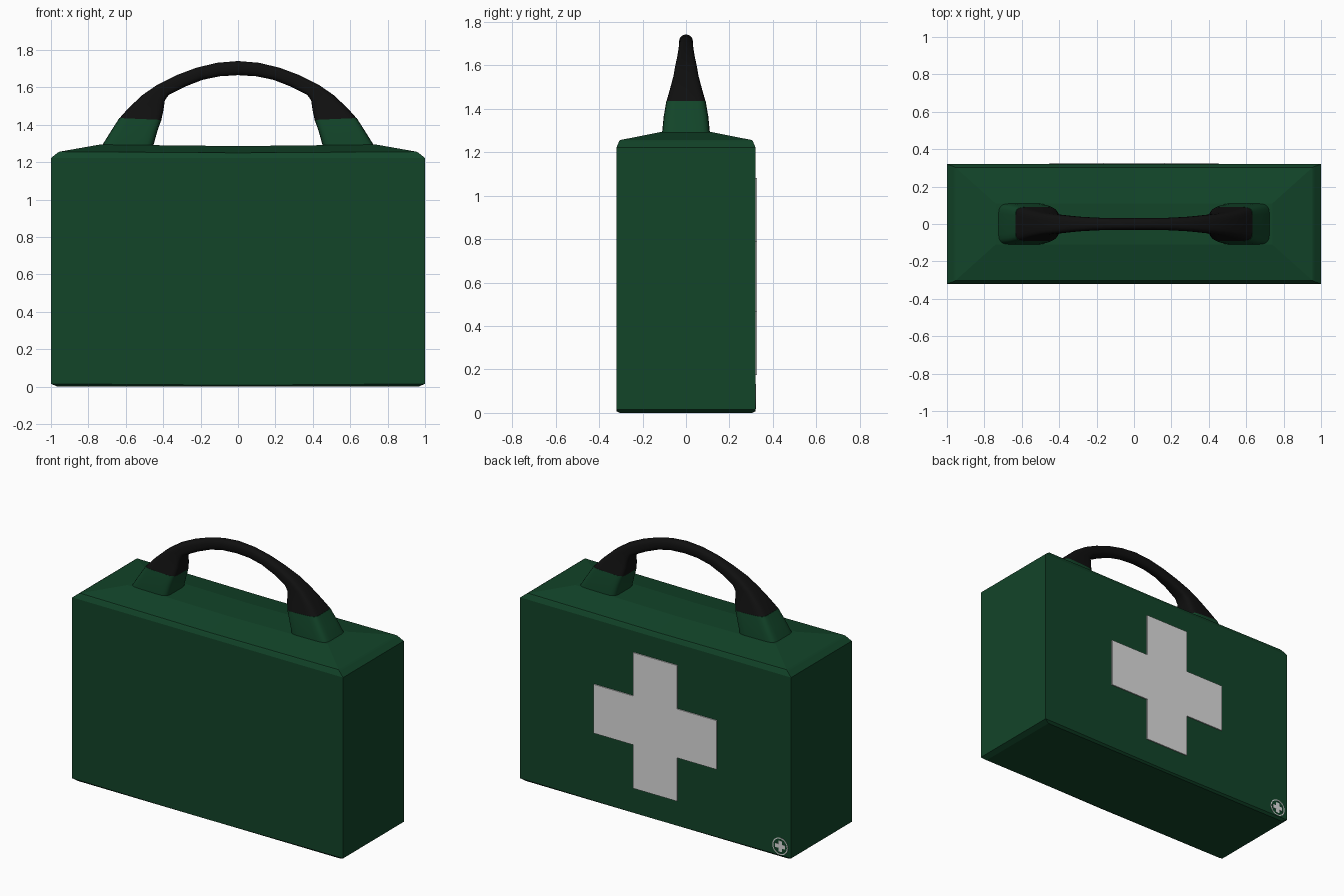
import bpy, bmesh, math
from mathutils import Vector

if "Cube" in bpy.data.objects:
    bpy.data.objects.remove(bpy.data.objects["Cube"])


def material(name, rgb):
    m = bpy.data.materials.new(name)
    m.diffuse_color = (*rgb, 1)
    m.use_nodes = True
    m.node_tree.nodes["Principled BSDF"].inputs["Base Color"].default_value = m.diffuse_color
    return m


GREEN = material("dark green", (0.006, 0.058, 0.022))
BLACK = material("black rubber", (0.005, 0.005, 0.005))
WHITE = material("off white", (0.72, 0.72, 0.72))


def make_object(name, bm, mat, smooth=False):
    bmesh.ops.recalc_face_normals(bm, faces=bm.faces)
    mesh = bpy.data.meshes.new(name)
    bm.to_mesh(mesh)
    bm.free()
    mesh.materials.append(mat)
    ob = bpy.data.objects.new(name, mesh)
    bpy.context.collection.objects.link(ob)
    if smooth:
        bpy.ops.object.select_all(action='DESELECT')
        ob.select_set(True)
        bpy.context.view_layer.objects.active = ob
        bpy.ops.object.shade_smooth_by_angle(angle=math.radians(40))
    return ob


def loft(name, rings, mat, smooth=False):
    bm = bmesh.new()
    loops = [[bm.verts.new(p) for p in r] for r in rings]
    n = len(loops[0])
    for a, b in zip(loops, loops[1:]):
        for i in range(n):
            j = (i + 1) % n
            bm.faces.new((a[i], a[j], b[j], b[i]))
    for cap in (loops[0], loops[-1]):
        if n == 6:   # case rings: split across the middle
            bm.faces.new((cap[0], cap[1], cap[4], cap[5]))
            bm.faces.new((cap[1], cap[2], cap[3], cap[4]))
        else:
            bm.faces.new(cap)
    return make_object(name, bm, mat, smooth)


# Case: stacked rectangles, top sagging slightly at mid length
def case_ring(hx, hy, z, z_mid):
    return [(-hx, -hy, z), (0, -hy, z_mid), (hx, -hy, z),
            (hx, hy, z), (0, hy, z_mid), (-hx, hy, z)]


loft("case", [case_ring(*r) for r in (
    (0.965, 0.305, 0.0, 0.0), (1.0, 0.32, 0.015, 0.008),
    (1.0, 0.32, 1.222, 1.222), (0.965, 0.308, 1.25, 1.24),
    (0.955, 0.303, 1.256, 1.25), (0.74, 0.11, 1.294, 1.286))], GREEN)


# Handle sections: outer edge to inner edge in xz, half width in y
def section(outer, inner, hw, power, n=24):
    o, i = Vector((outer[0], 0, outer[1])), Vector((inner[0], 0, inner[1]))
    mid, half = (o + i) / 2, (o - i) / 2
    pts = []
    for k in range(n):
        a = 2 * math.pi * (k + 0.5) / n
        c, s = math.cos(a), math.sin(a)
        u = math.copysign(abs(c) ** (2 / power), c)
        v = math.copysign(abs(s) ** (2 / power), s)
        pts.append(mid + half * u + Vector((0, hw * v, 0)))
    return pts


def mirrored(ring):
    return [Vector((-p.x, p.y, p.z)) for p in ring]


# Green handle mounts
mount = [section(*s) for s in (
    ((0.735, 1.27), (0.456, 1.27), 0.112, 6),
    ((0.725, 1.293), (0.451, 1.293), 0.11, 6),
    ((0.68, 1.365), (0.432, 1.362), 0.103, 6),
    ((0.635, 1.436), (0.41, 1.426), 0.091, 6))]
loft("handle_mount_right", mount, GREEN, True)
loft("handle_mount_left", [mirrored(r) for r in mount], GREEN, True)

# Black arched grip
half_grip = [section(*s) for s in (
    ((0.635, 1.434), (0.41, 1.424), 0.091, 6),
    ((0.585, 1.49), (0.398, 1.48), 0.075, 5),
    ((0.51, 1.56), (0.391, 1.53), 0.058, 4),
    ((0.43, 1.615), (0.37, 1.56), 0.05, 3.5),
    ((0.33, 1.665), (0.28, 1.605), 0.04, 3),
    ((0.22, 1.706), (0.19, 1.64), 0.034, 2.6),
    ((0.11, 1.732), (0.098, 1.659), 0.032, 2.4))]
centre = section((0, 1.741), (0, 1.665), 0.032, 2.4)
loft("handle_grip", half_grip + [centre] + [mirrored(r) for r in reversed(half_grip)],
     BLACK, True)


# Raised plates on the back face
def plate(name, faces, y0, y1):
    bm = bmesh.new()
    for f in faces:
        bm.faces.new([bm.verts.new((x, y0, z)) for x, z in f])
    bmesh.ops.remove_doubles(bm, verts=bm.verts, dist=1e-5)
    ext = bmesh.ops.extrude_face_region(bm, geom=bm.faces[:], use_keep_orig=True)
    for v in [g for g in ext["geom"] if isinstance(g, bmesh.types.BMVert)]:
        v.co.y = y1
    return make_object(name, bm, WHITE)


def plus(cx, cz, arm, w):
    quarter = [(w, w), (w, arm), (-w, arm)]
    pts = []
    for _ in range(4):
        pts += quarter
        quarter = [(-z, x) for x, z in quarter]
    return [[(cx + x, cz + z) for x, z in pts]]


def annulus(cx, cz, r0, r1, n=32):
    def p(r, k):
        a = 2 * math.pi * (k % n) / n
        return (cx + r * math.cos(a), cz + r * math.sin(a))
    return [[p(r0, k), p(r1, k), p(r1, k + 1), p(r0, k + 1)] for k in range(n)]


plate("first_aid_cross", plus(0, 0.628, 0.453, 0.163), 0.319, 0.327)
plate("corner_ring", annulus(-0.92, 0.075, 0.050, 0.057), 0.319, 0.322)
plate("corner_cross", plus(-0.92, 0.075, 0.036, 0.013), 0.319, 0.322)
